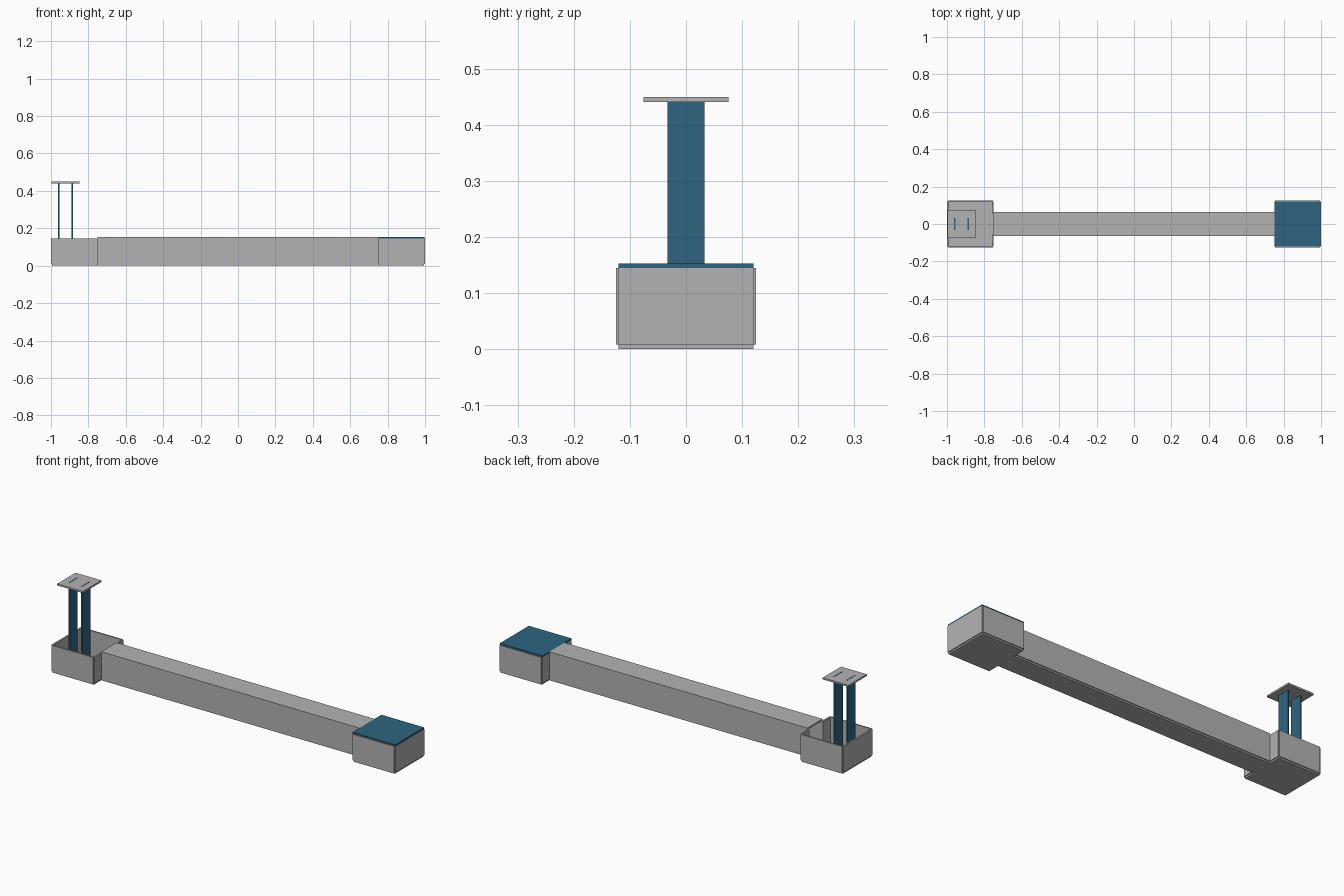
import bpy

cube = bpy.data.objects.get("Cube")
if cube:
    bpy.data.objects.remove(cube, do_unlink=True)


def make_material(name, rgb):
    mat = bpy.data.materials.new(name)
    mat.use_nodes = True
    mat.diffuse_color = (*rgb, 1)
    mat.node_tree.nodes["Principled BSDF"].inputs["Base Color"].default_value = (*rgb, 1)
    return mat


GREY = make_material("light grey", (0.45, 0.45, 0.45))
BLUE = make_material("steel blue", (0.026, 0.13, 0.216))


def panel(name, x, y, z, mat=GREY):
    """Flat box panel spanning the (low, high) range on each axis."""
    bpy.ops.mesh.primitive_cube_add(size=1)
    ob = bpy.context.object
    ob.name = name
    spans = (x, y, z)
    for v in ob.data.vertices:
        v.co = [hi if c > 0 else lo for c, (lo, hi) in zip(v.co, spans)]
    ob.data.materials.append(mat)
    return ob


T = 0.008               # panel thickness
END, INNER = 1.0, 0.75  # outer and inner x of the end boxes
HALF = 0.125            # half depth of the end boxes
BEAM = 0.063            # half depth of the beam
RIM, TOP = 0.145, 0.153
INSET = 0.005           # open notch at the panel corners


def span(side, a, b):
    return tuple(sorted((side * a, side * b)))


# End boxes: floor, four walls, the inner wall split around the beam
for side, label in ((-1, "right"), (1, "left")):
    wall_z = (T, RIM)
    long_x = span(side, INNER + INSET, END - INSET)
    panel(label + "_box_floor", long_x, (INSET - HALF, HALF - INSET), (0, T))
    panel(label + "_box_end_wall", span(side, END - T, END),
          (INSET - HALF, HALF - INSET), wall_z)
    for s, face in ((-1, "front"), (1, "back")):
        panel(f"{label}_box_{face}_wall", long_x, span(s, HALF - T, HALF), wall_z)
        panel(f"{label}_box_{face}_inner_wall", span(side, INNER, INNER + T),
              span(s, BEAM - T, HALF - INSET), wall_z)

# Lid on the closed box
panel("left_box_lid", (INNER, END - 0.002), (INSET - HALF, HALF - INSET), (RIM, TOP), BLUE)

# Hollow beam: floor, side walls, top
panel("beam_floor", (-INNER - INSET, INNER + INSET), (INSET - BEAM, BEAM - INSET), (0, T))
panel("beam_top", (-INNER, INNER), (-BEAM, BEAM), (RIM, TOP))
for s, face in ((-1, "front"), (1, "back")):
    panel(f"beam_{face}_wall", (-INNER, INNER), span(s, BEAM - T, BEAM), (T, RIM))

# Small corner pads in the open box
for x in (-0.98, -0.775):
    panel("corner_pad", (x - 0.014, x + 0.014), (0.081, 0.109), (T, 0.016))

# Tower: two uprights poking through a square cap
for x, face in ((-0.959, "outer"), (-0.885, "inner")):
    panel(f"tower_{face}_upright", (x - 0.004, x + 0.004), (-0.033, 0.033), (T, 0.4495), BLUE)
panel("tower_cap", (-0.998, -0.848), (-0.076, 0.076), (0.44, 0.449))
